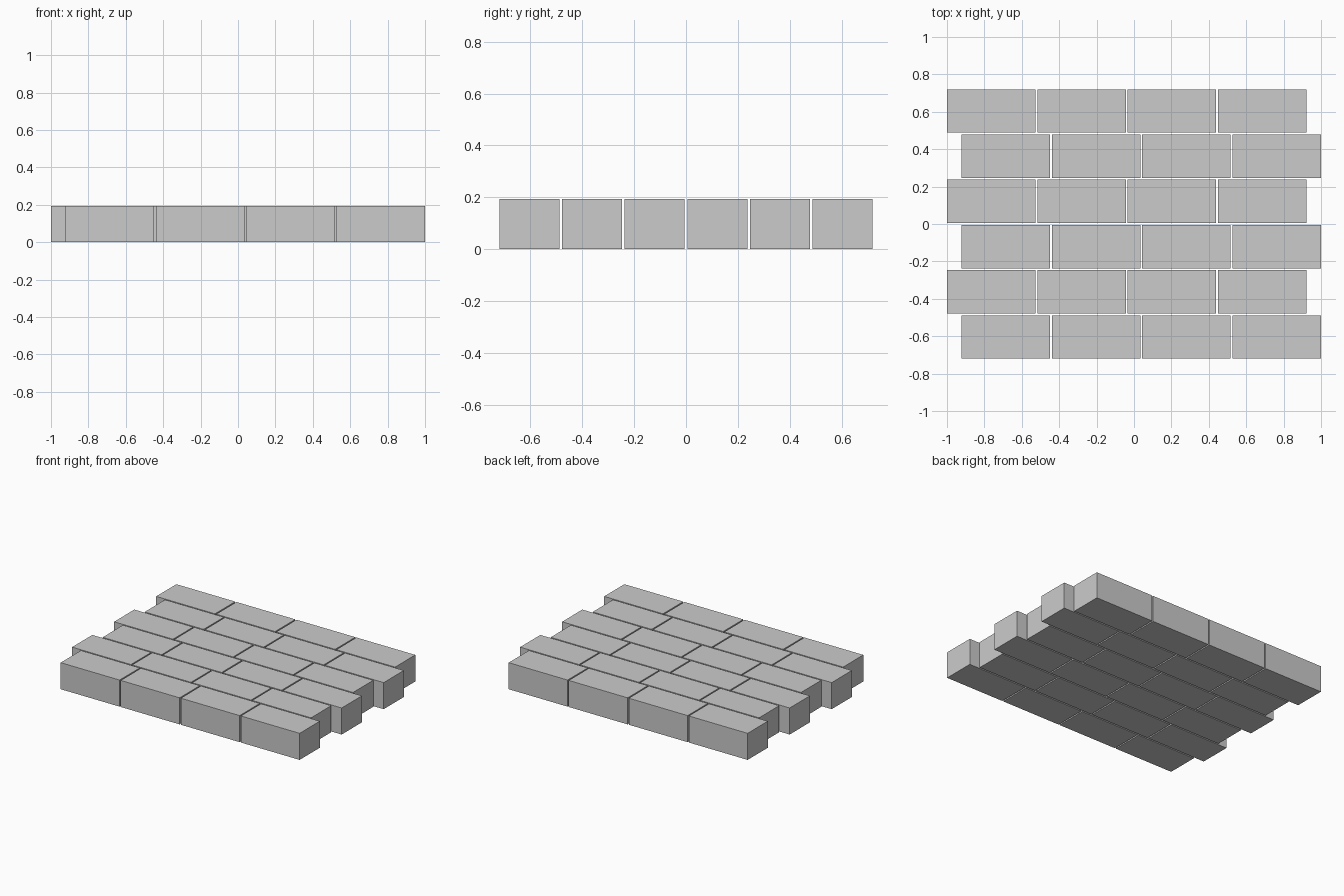
import bpy

if "Cube" in bpy.data.objects:
    bpy.data.objects.remove(bpy.data.objects["Cube"])

U = 2 / 207                      # base unit: four bricks, three joints and the row shift span 2
L, W, H = 49 * U, 24 * U, 20 * U # brick size
GAP, SHIFT = U, 8 * U            # joint width, sideways shift of alternate rows
ROWS, COLS = 6, 4


def brick(name, x, y):
    bpy.ops.mesh.primitive_cube_add(size=1, location=(x, y, H / 2))
    ob = bpy.context.object
    ob.name = name
    ob.scale = (L, W, H)
    bpy.ops.object.transform_apply(location=False, rotation=False, scale=True)


# Paving rows, front to back, alternately shifted right and left
for r in range(ROWS):
    y = (r - (ROWS - 1) / 2) * (W + GAP)
    offset = SHIFT / 2 if r % 2 == 0 else -SHIFT / 2
    for c in range(COLS):
        x = (c - (COLS - 1) / 2) * (L + GAP) + offset
        brick(f"paving_brick_row{r + 1}_{c + 1}", x, y)
